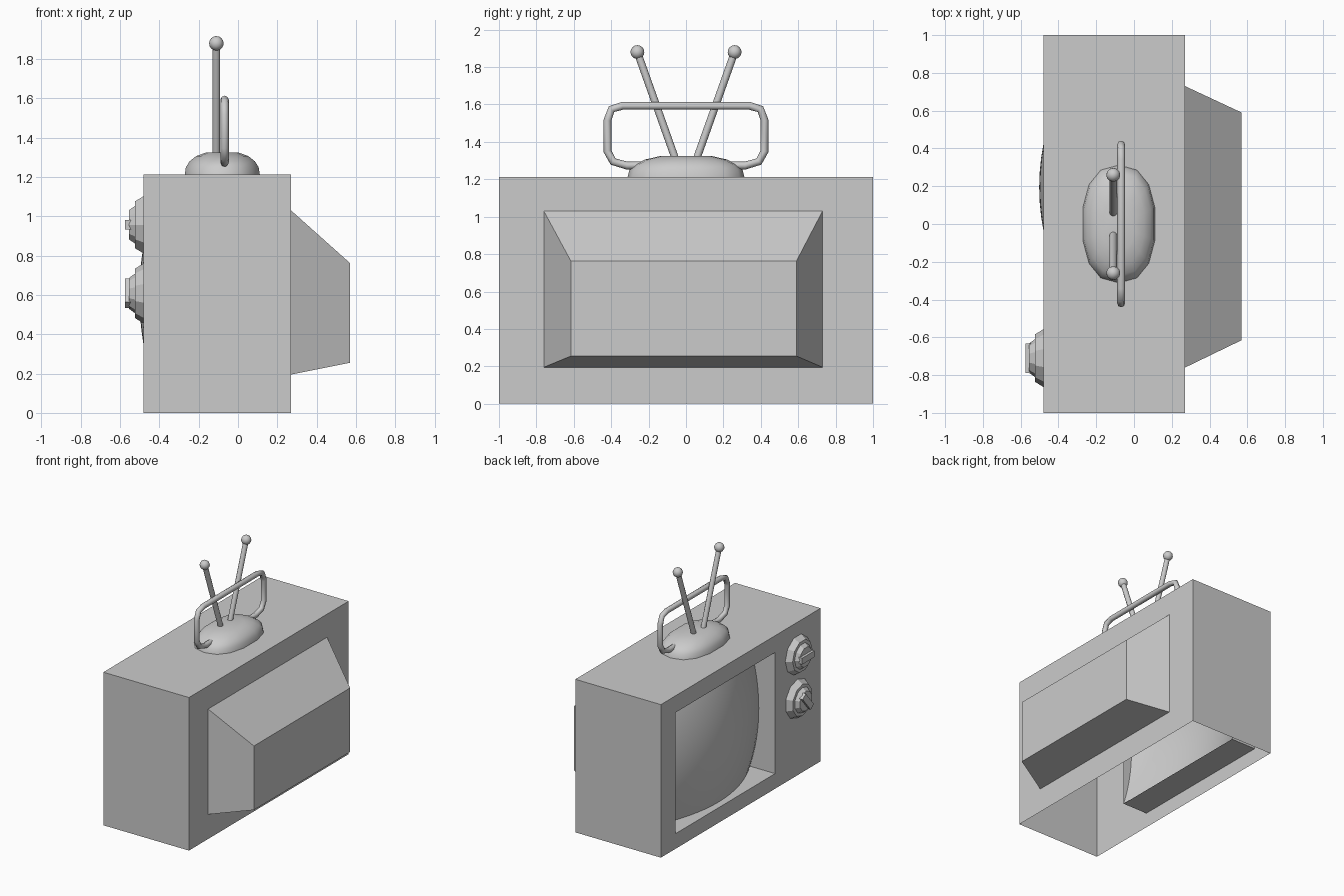
import bpy, bmesh, math
from mathutils import Vector, Matrix

if "Cube" in bpy.data.objects:
    bpy.data.objects.remove(bpy.data.objects["Cube"])


def add_object(name, bm, smooth=None):
    bmesh.ops.recalc_face_normals(bm, faces=bm.faces)
    me = bpy.data.meshes.new(name)
    bm.to_mesh(me)
    bm.free()
    ob = bpy.data.objects.new(name, me)
    bpy.context.collection.objects.link(ob)
    if smooth:
        bpy.ops.object.select_all(action='DESELECT')
        ob.select_set(True)
        bpy.context.view_layer.objects.active = ob
        bpy.ops.object.shade_smooth_by_angle(angle=math.radians(smooth))
    return ob


def loft(bm, rings, cap_end=True):
    """Join equal-length point rings with quads; returns the rows of faces."""
    loops = [[bm.verts.new(p) for p in ring] for ring in rings]
    rows = []
    for a, b in zip(loops, loops[1:]):
        n = len(a)
        rows.append([bm.faces.new((a[i], a[(i + 1) % n], b[(i + 1) % n], b[i]))
                     for i in range(n)])
    if cap_end:
        bm.faces.new(loops[-1])
    return rows


def rect(x, y0, y1, z0, z1):
    return [(x, y0, z0), (x, y1, z0), (x, y1, z1), (x, y0, z1)]


# Cabinet: screen recess, front frame, walls and tapered back, open underneath
bm = bmesh.new()
rows = loft(bm, [
    rect(-0.26, -0.43, 0.82, 0.12, 1.08),
    rect(-0.48, -0.43, 0.82, 0.12, 1.08),
    rect(-0.48, -1, 1, 0, 1.213),
    rect(0.27, -1, 1, 0, 1.213),
    rect(0.27, -0.76, 0.73, 0.195, 1.03),
    rect(0.57, -0.615, 0.59, 0.255, 0.762)])
bmesh.ops.delete(bm, geom=[rows[2][0]], context='FACES_ONLY')
add_object("cabinet", bm)

# Bulging screen
bm = bmesh.new()
bmesh.ops.create_grid(bm, x_segments=16, y_segments=16, size=1)
for v in bm.verts:
    u, w = v.co.x, v.co.y
    v.co = (-0.502 + 0.165 * u * u + 0.077 * w * w, 0.195 + 0.625 * u, 0.6 + 0.48 * w)
bmesh.ops.reverse_faces(bm, faces=bm.faces)
add_object("screen", bm, 40)


# Stepped dials, each with a grip bar
def dial(name, z, turn, grip_angle):
    bm = bmesh.new()
    y, n = -0.71, 10

    def ring(x, r):
        return [(x, y + r * math.cos(turn + math.tau * i / n),
                 z + r * math.sin(turn + math.tau * i / n)) for i in range(n)]
    loft(bm, [ring(-0.48, 0.153), ring(-0.525, 0.125), ring(-0.525, 0.1), ring(-0.555, 0.078)])
    add_object(name, bm)
    bm = bmesh.new()
    m = (Matrix.Translation((-0.55, y, z)) @ Matrix.Rotation(grip_angle, 4, 'X')
         @ Matrix.Diagonal((0.05, 0.155, 0.05, 1)))
    bmesh.ops.create_cube(bm, size=1, matrix=m)
    add_object(name + "_grip", bm)


dial("upper_dial", 0.957, 0, 0)
dial("lower_dial", 0.608, math.pi / 10, math.radians(50))


# Rounded antenna base
def base_ring(scale, z, n=14, e=0.85):
    pts = []
    for i in range(n):
        a = math.tau * (i + 0.5) / n
        c, s = math.cos(a), math.sin(a)
        pts.append((-0.08 + 0.195 * scale * math.copysign(abs(c) ** e, c),
                    0.312 * scale * math.copysign(abs(s) ** e, s), z))
    return pts


bm = bmesh.new()
loft(bm, [base_ring(s, z) for s, z in
          [(1, 1.213), (0.97, 1.25), (0.87, 1.28), (0.7, 1.306), (0.43, 1.325)]])
add_object("antenna_base", bm, 40)

# Pair of rods with ball tips
for side, label in ((-1, "left"), (1, "right")):
    a = Vector((-0.11, 0.05 * side, 1.29))
    b = Vector((-0.11, 0.26 * side, 1.88))
    bm = bmesh.new()
    m = Matrix.Translation((a + b) / 2) @ (b - a).to_track_quat('Z', 'Y').to_matrix().to_4x4()
    bmesh.ops.create_cone(bm, cap_ends=True, segments=10, radius1=0.02, radius2=0.02,
                          depth=(b - a).length, matrix=m)
    add_object(label + "_antenna_rod", bm, 40)
    bm = bmesh.new()
    bmesh.ops.create_uvsphere(bm, u_segments=12, v_segments=8, radius=0.037,
                              matrix=Matrix.Translation(b))
    add_object(label + "_antenna_tip", bm, 60)

# Wire loop antenna, mirrored half path
half = [(0.2, 1.275), (0.315, 1.273), (0.39, 1.295), (0.42, 1.35),
        (0.42, 1.515), (0.398, 1.575), (0.34, 1.593)]
path = [(y, z) for y, z in half] + [(-y, z) for y, z in reversed(half)]
cu = bpy.data.curves.new("loop_antenna", 'CURVE')
cu.dimensions = '3D'
cu.bevel_depth = 0.021
cu.bevel_resolution = 2
cu.use_fill_caps = True
sp = cu.splines.new('POLY')
sp.points.add(len(path) - 1)
for p, (y, z) in zip(sp.points, path):
    p.co = (-0.068, y, z, 1)
bpy.context.collection.objects.link(bpy.data.objects.new("loop_antenna", cu))
